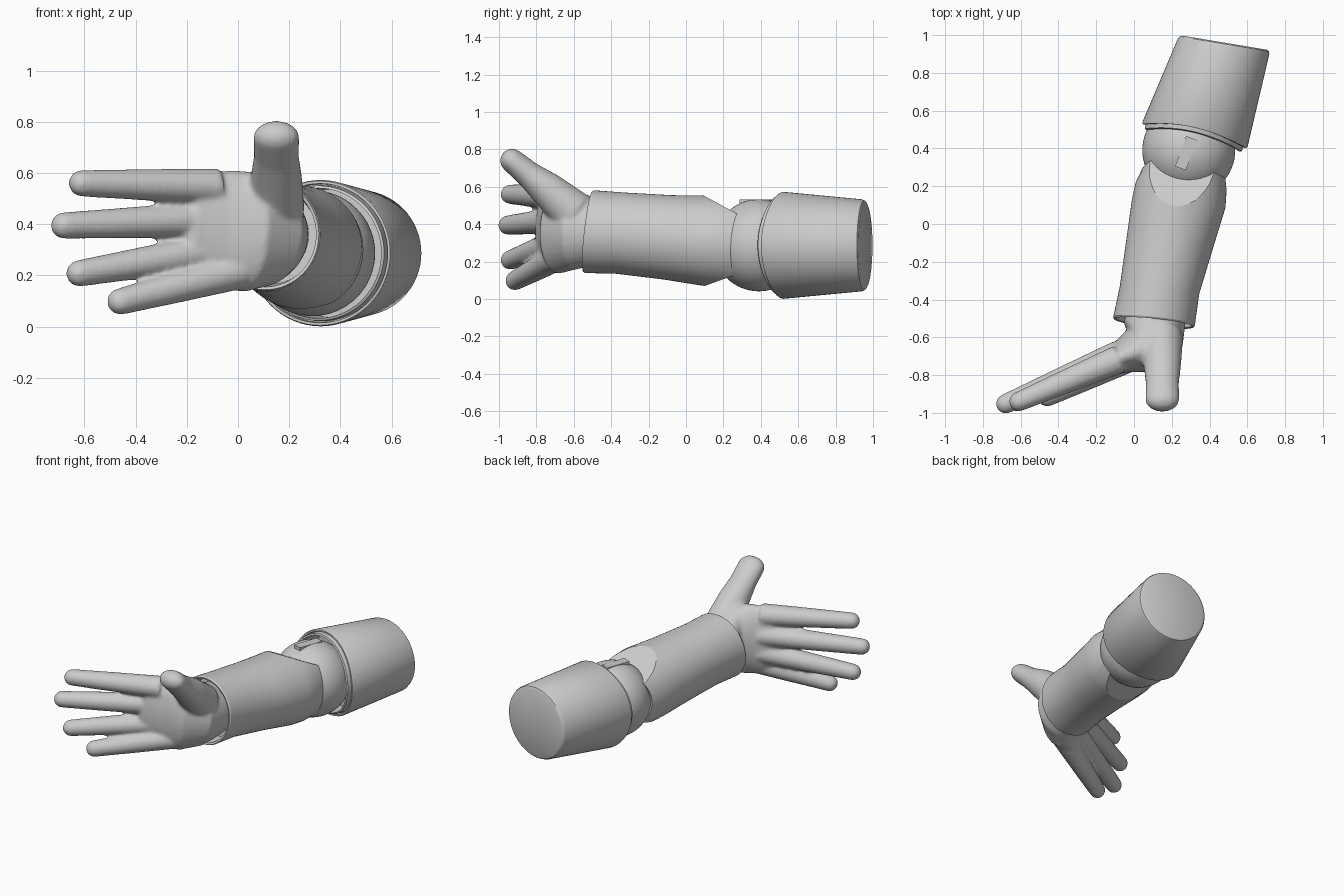
import bpy, bmesh
from math import sin, cos, pi, radians
from mathutils import Vector

cube = bpy.data.objects.get("Cube")
if cube:
    bpy.data.objects.remove(cube)

GREY = (0.6, 0.6, 0.6, 1)
mat = bpy.data.materials.new("plain grey")
mat.use_nodes = True
mat.diffuse_color = GREY
mat.node_tree.nodes["Principled BSDF"].inputs["Base Color"].default_value = GREY


def finish(name, bm, angle=35):
    bmesh.ops.recalc_face_normals(bm, faces=bm.faces)
    mesh = bpy.data.meshes.new(name)
    bm.to_mesh(mesh)
    bm.free()
    mesh.materials.append(mat)
    ob = bpy.data.objects.new(name, mesh)
    bpy.context.collection.objects.link(ob)
    bpy.ops.object.select_all(action='DESELECT')
    ob.select_set(True)
    bpy.context.view_layer.objects.active = ob
    bpy.ops.object.shade_smooth_by_angle(angle=radians(angle))
    return ob


def ring(c, u, v, ru, rv, bow=0, n=64):
    """Ellipse of points; bow pushes its top and bottom back along y."""
    pts = []
    for i in range(n):
        a = 2 * pi * i / n
        pts.append(Vector(c) + u * ru * cos(a) + v * rv * sin(a)
                   + Vector((0, bow * sin(a) ** 2, 0)))
    return pts


def loft(bm, rings):
    """Skin a list of rings and close both ends with fans."""
    loops = [[bm.verts.new(p) for p in r] for r in rings]
    n = len(loops[0])
    for a, b in zip(loops, loops[1:]):
        for i in range(n):
            j = (i + 1) % n
            bm.faces.new((a[i], a[j], b[j], b[i]))
    for loop in (loops[0], loops[-1]):
        # the bowed axis of a ring is its first point, so use the side midpoint
        mid = bm.verts.new((loop[0].co + loop[n // 2].co) / 2)
        for i in range(n):
            bm.faces.new((loop[i], loop[(i + 1) % n], mid))


def limb(bm, path, ref):
    """Flattened tube through (position, width, thickness), round at the tip."""
    rings = []
    pos = [Vector(p[0]) for p in path]
    for i, (p, w, t) in enumerate(path):
        d = (pos[min(i + 1, len(pos) - 1)] - pos[max(i - 1, 0)]).normalized()
        v = d.cross(ref).normalized()
        u = v.cross(d).normalized()
        rings.append(ring(p, u, v, w, t, n=32))
    for k in range(1, 6):
        a = k * pi / 12
        rings.append(ring(pos[-1] + d * t * sin(a), u, v,
                          w * cos(a), t * cos(a), n=32))
    loft(bm, rings)


Z = Vector((0, 0, 1))

# Upper arm: tapered sleeve, grooved rim and recessed collar
front_u = Vector((0.974, -0.226, 0))
back_u = Vector((0.986, -0.164, 0))
bm = bmesh.new()
rings = [ring((0.48, 0.96, 0.287), back_u, Z, 0.226, 0.226),
         ring((0.478, 0.953, 0.287), back_u, Z, 0.24, 0.24),
         ring((0.474, 0.94, 0.287), back_u, Z, 0.246, 0.246)]
for y, r, bow in ((0.475, 0.286, 0.045), (0.465, 0.282, 0.045), (0.465, 0.272, 0.045),
                  (0.49, 0.27, 0.045), (0.49, 0.266, 0.045), (0.445, 0.264, 0.045),
                  (0.44, 0.254, 0.045), (0.6, 0.25, 0)):
    x = 0.32 + 0.31 * (y - 0.465)
    rings.append(ring((x, y, 0.287), front_u, Z, r, r, bow))
loft(bm, rings)
finish("upper_arm", bm)

# Elbow ball
bm = bmesh.new()
bmesh.ops.create_uvsphere(bm, u_segments=64, v_segments=32, radius=0.246)
bmesh.ops.translate(bm, verts=bm.verts, vec=(0.29, 0.39, 0.287))
finish("elbow_ball", bm)

# Small key plate on top of the ball
bm = bmesh.new()
bmesh.ops.create_cube(bm, size=1)
bmesh.ops.scale(bm, verts=bm.verts, vec=(0.06, 0.17, 0.03))
key = finish("elbow_key", bm)
key.location = (0.275, 0.375, 0.518)
key.rotation_euler = (0, 0, radians(-20))

# Forearm: (x, y, z, half width, half height), open cuff first
arm_u = Vector((1, -0.1, 0))
arm_v = Vector((0, 0.11, 1))
sections = ((0.12, -0.42, 0.355, 0.19, 0.19), (0.105, -0.52, 0.36, 0.2, 0.205),
            (0.105, -0.524, 0.36, 0.211, 0.216), (0.106, -0.515, 0.36, 0.216, 0.221),
            (0.135, -0.35, 0.352, 0.21, 0.217), (0.19, -0.1, 0.33, 0.23, 0.225),
            (0.237, 0.11, 0.312, 0.247, 0.24), (0.25, 0.2, 0.302, 0.24, 0.24))
rings = [ring(s[:3], arm_u, arm_v, s[3], s[4]) for s in sections]
rings.append(ring((0.265, 0.28, 0.292), arm_u, Z, 0.217, 0.23, 0.115))
bm = bmesh.new()
loft(bm, rings)
# Sloping cuts above and below leave two pointed cheeks around the ball
for point, normal in (((0, 0.1, 0.55), (0, 0.12, 0.22)),
                      ((0, 0.1, 0.07), (0, 0.08, -0.22))):
    cut = bmesh.ops.bisect_plane(
        bm, geom=bm.verts[:] + bm.edges[:] + bm.faces[:],
        plane_co=point, plane_no=Vector(normal).normalized(), clear_outer=True)
    edges = [e for e in cut["geom_cut"]
             if isinstance(e, bmesh.types.BMEdge) and e.is_boundary]
    bmesh.ops.triangle_fill(bm, edges=edges, use_beauty=True)
finish("forearm", bm, 25)

# Hand: palm, fingers and thumb fused into one smooth skin
bm = bmesh.new()
limb(bm, [((0.13, -0.4, 0.36), 0.16, 0.15), ((0.115, -0.5, 0.36), 0.185, 0.16),
          ((0.1, -0.59, 0.365), 0.21, 0.17), ((0.04, -0.67, 0.37), 0.235, 0.135),
          ((-0.06, -0.7, 0.38), 0.235, 0.09), ((-0.16, -0.745, 0.4), 0.2, 0.06)], Z)
fingers = (((-0.08, -0.715, 0.548), (-0.61, -0.94, 0.56)),
           ((-0.08, -0.69, 0.42), (-0.68, -0.952, 0.395)),
           ((-0.08, -0.695, 0.3), (-0.62, -0.94, 0.208)),
           ((0.0, -0.7, 0.215), (-0.46, -0.915, 0.098)))
for base, tip in fingers:
    middle = Vector(base).lerp(Vector(tip), 0.55)
    limb(bm, [(base, 0.07, 0.075), (middle, 0.061, 0.063), (tip, 0.052, 0.052)], Z)
limb(bm, [((0.14, -0.6, 0.46), 0.12, 0.12), ((0.15, -0.74, 0.585), 0.1, 0.095),
          ((0.15, -0.84, 0.665), 0.088, 0.072), ((0.15, -0.93, 0.74), 0.09, 0.064)],
     Vector((1, 0, 0)))
hand = finish("hand", bm, 180)
skin = hand.modifiers.new("fuse", 'REMESH')
skin.mode = 'VOXEL'
skin.voxel_size = 0.011
skin.use_smooth_shade = True
soft = hand.modifiers.new("soften", 'SMOOTH')
soft.factor = 0.5
soft.iterations = 8
